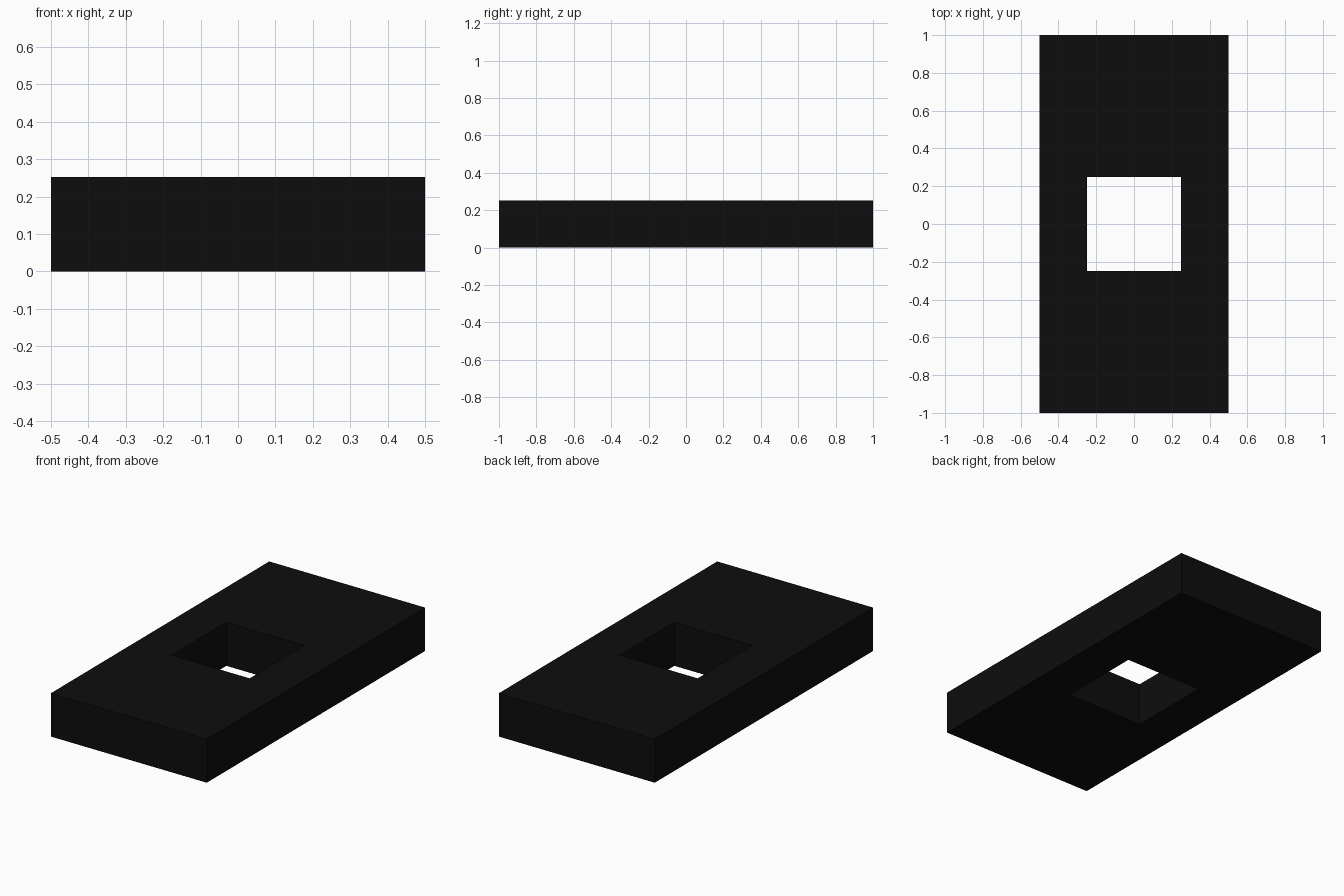
import bpy
import bmesh

if "Cube" in bpy.data.objects:
    bpy.data.objects.remove(bpy.data.objects["Cube"])

HEIGHT = 0.252


def loop(bm, half_x, half_y):
    """Rectangle of vertices on the ground, counter-clockwise."""
    return [bm.verts.new((sx * half_x, sy * half_y, 0))
            for sx, sy in ((-1, -1), (1, -1), (1, 1), (-1, 1))]


# Flat frame: outer rectangle bridged to the square opening
bm = bmesh.new()
outer = loop(bm, 0.5, 1.0)
inner = loop(bm, 0.25, 0.25)
for i in range(4):
    j = (i + 1) % 4
    bm.faces.new((outer[i], outer[j], inner[j], inner[i]))

# Raise the frame into a solid plate with a through hole
raised = bmesh.ops.extrude_face_region(bm, geom=bm.faces[:], use_keep_orig=True)["geom"]
bmesh.ops.translate(bm, vec=(0, 0, HEIGHT),
                    verts=[g for g in raised if isinstance(g, bmesh.types.BMVert)])
bmesh.ops.recalc_face_normals(bm, faces=bm.faces[:])

mesh = bpy.data.meshes.new("plate")
bm.to_mesh(mesh)
bm.free()
plate = bpy.data.objects.new("plate_with_square_hole", mesh)
bpy.context.collection.objects.link(plate)

# Black finish
black = bpy.data.materials.new("black")
black.diffuse_color = (0.004, 0.004, 0.004, 1)
black.use_nodes = True
black.node_tree.nodes["Principled BSDF"].inputs["Base Color"].default_value = black.diffuse_color
mesh.materials.append(black)
